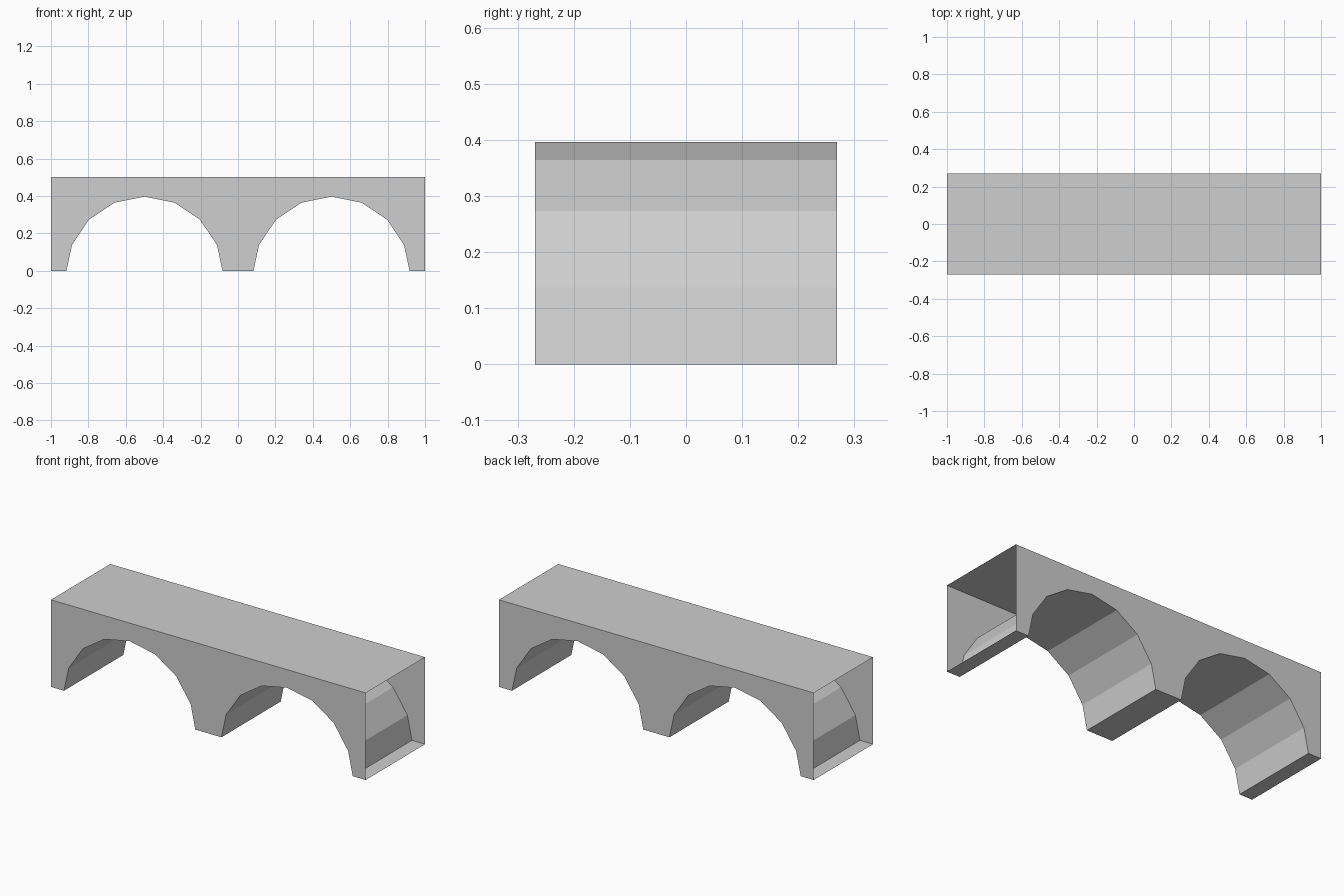
import bpy
import bmesh

cube = bpy.data.objects.get("Cube")
if cube:
    bpy.data.objects.remove(cube, do_unlink=True)

HALF_LENGTH, HALF_DEPTH, HEIGHT = 1.0, 0.269, 0.5
ARCH_CENTRE = 0.5

stone = bpy.data.materials.new("stone_grey")
stone.use_nodes = True
GREY = (0.62, 0.62, 0.62, 1)
stone.diffuse_color = GREY
stone.node_tree.nodes["Principled BSDF"].inputs["Base Color"].default_value = GREY

# Half of one arch as (offset from its centre, height), springing to crown
half_arch = [(0.417, 0), (0.388, 0.137), (0.297, 0.273), (0.161, 0.364), (0, 0.396)]
arch = [(-x, z) for x, z in half_arch] + [(x, z) for x, z in half_arch[-2::-1]]

# Underside line: pier foot, arch, pier foot, arch, pier foot
underside = [(-HALF_LENGTH, 0)]
for centre in (-ARCH_CENTRE, ARCH_CENTRE):
    underside += [(centre + x, z) for x, z in arch]
underside.append((HALF_LENGTH, 0))


def add_part(name, polygons):
    """Make one flat-shaded object from lists of 3D corner points."""
    bm = bmesh.new()
    for points in polygons:
        bm.faces.new([bm.verts.new(p) for p in points])
    bmesh.ops.remove_doubles(bm, verts=bm.verts, dist=0.0001)
    mesh = bpy.data.meshes.new(name)
    bm.to_mesh(mesh)
    bm.free()
    mesh.materials.append(stone)
    obj = bpy.data.objects.new(name, mesh)
    bpy.context.collection.objects.link(obj)
    return obj


def strip(a, b):
    """Quad across the full depth below the line from a to b, facing down."""
    (xa, za), (xb, zb) = a, b
    return [(xa, -HALF_DEPTH, za), (xa, HALF_DEPTH, za),
            (xb, HALF_DEPTH, zb), (xb, -HALF_DEPTH, zb)]


# Top deck
add_part("deck", [strip((HALF_LENGTH, HEIGHT), (-HALF_LENGTH, HEIGHT))])

# Arch linings and pier feet; both ends of the shell stay open
add_part("arch_underside", [strip(a, b) for a, b in zip(underside, underside[1:])])

# Side walls, each in columns between the underside and the deck
for name, y in (("front_wall", -HALF_DEPTH), ("back_wall", HALF_DEPTH)):
    columns = []
    for (xa, za), (xb, zb) in zip(underside, underside[1:]):
        column = [(xa, y, za), (xb, y, zb), (xb, y, HEIGHT), (xa, y, HEIGHT)]
        columns.append(column if y < 0 else column[::-1])
    add_part(name, columns)
